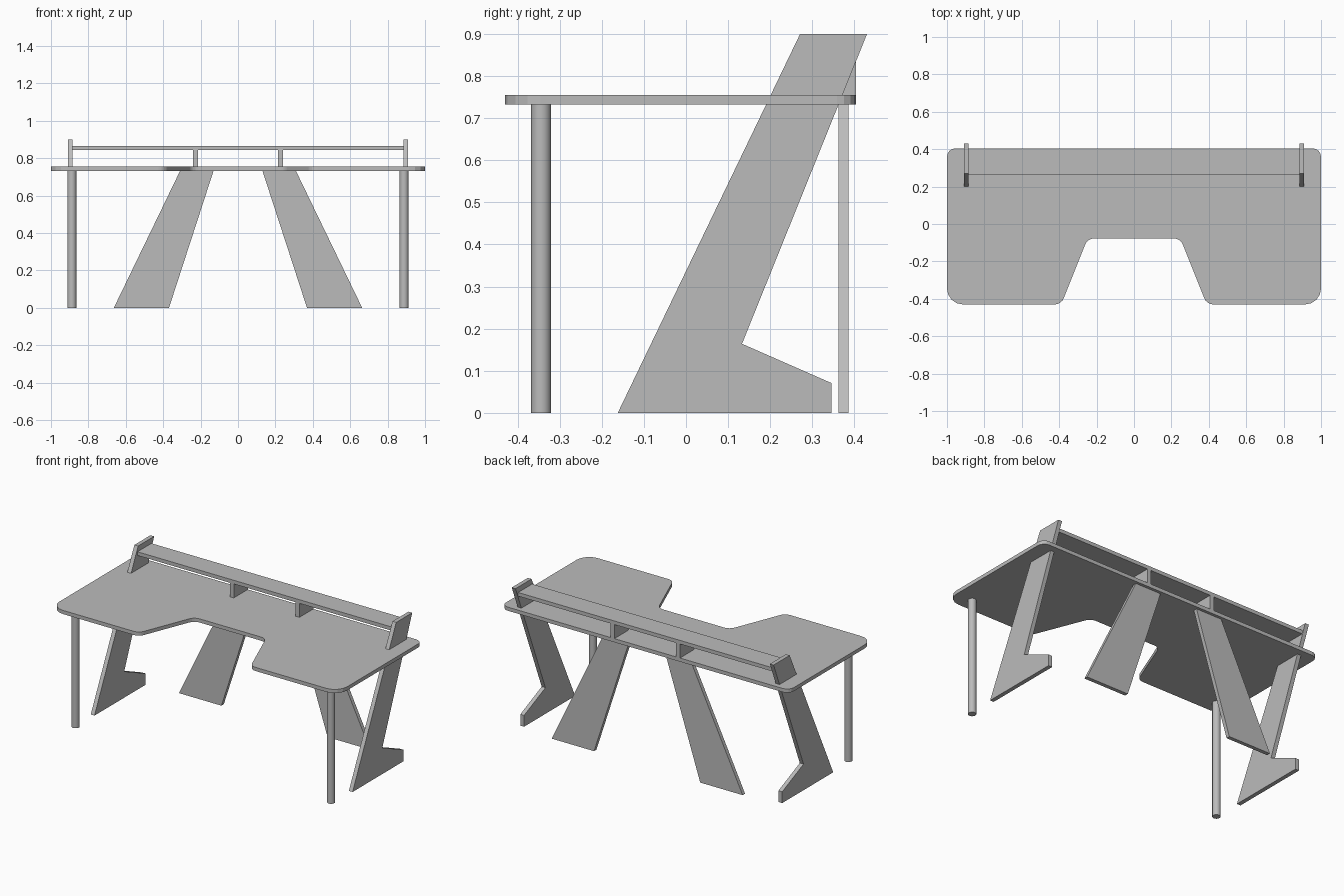
import bpy, bmesh, math
from mathutils import Vector

cube = bpy.data.objects.get("Cube")
if cube:
    bpy.data.objects.remove(cube, do_unlink=True)

grey = bpy.data.materials.new("desk grey")
grey.use_nodes = True
grey.diffuse_color = (0.5, 0.5, 0.5, 1)
grey.node_tree.nodes["Principled BSDF"].inputs["Base Color"].default_value = (0.5, 0.5, 0.5, 1)

UNDER, TOP = 0.732, 0.755            # tabletop faces
SHELF_UNDER, SHELF_TOP = 0.843, 0.866
SHELF_FRONT, BACK = 0.265, 0.404
PANEL_IN, PANEL_OUT = 0.884, 0.91


def finish(name, bm, mirror=False):
    """Turn a bmesh into a named object, optionally mirrored across x = 0."""
    bmesh.ops.recalc_face_normals(bm, faces=bm.faces)
    mesh = bpy.data.meshes.new(name)
    bm.to_mesh(mesh)
    bm.free()
    mesh.materials.append(grey)
    obj = bpy.data.objects.new(name, mesh)
    bpy.context.collection.objects.link(obj)
    if mirror:
        obj.modifiers.new("Mirror", 'MIRROR')
    return obj


def slab(name, outline, axis, low, high, mirror=False):
    """Extrude a 2D outline along one axis (0 = x, 1 = y, 2 = z)."""
    bm = bmesh.new()
    verts = []
    for point in outline:
        co = list(point)
        co.insert(axis, low)
        verts.append(bm.verts.new(co))
    face = bm.faces.new(verts)
    new = bmesh.ops.extrude_face_region(bm, geom=[face])["geom"]
    shift = Vector((0, 0, 0))
    shift[axis] = high - low
    bmesh.ops.translate(bm, vec=shift, verts=[v for v in new if isinstance(v, bmesh.types.BMVert)])
    return finish(name, bm, mirror)


def box(name, x, y, z, mirror=False):
    corners = [(x[0], y[0]), (x[1], y[0]), (x[1], y[1]), (x[0], y[1])]
    return slab(name, corners, 2, z[0], z[1], mirror)


def rounded(corners, steps=4):
    """Replace each (x, y, cut) corner by a circular arc starting cut away from it."""
    points = []
    for i, (x, y, cut) in enumerate(corners):
        p = Vector((x, y))
        before = (Vector(corners[i - 1][:2]) - p).normalized()
        after = (Vector(corners[(i + 1) % len(corners)][:2]) - p).normalized()
        a, b = p + before * cut, p + after * cut
        weight = math.sin(before.angle(after) / 2)
        for s in range(steps + 1):
            t = s / steps
            ka, kp, kb = (1 - t) ** 2, 2 * t * (1 - t) * weight, t * t
            points.append((a * ka + p * kp + b * kb) / (ka + kp + kb))
    return points


# Tabletop with the knee cutout in its front edge
half = [(0.248, -0.077, 0.035), (0.389, -0.425, 0.035), (1, -0.425, 0.085), (1, BACK, 0.045)]
half = [(x, -0.43 if y == -0.425 else y, cut) for x, y, cut in half]
other = [(-x, y, cut) for x, y, cut in reversed(half)]
slab("tabletop", rounded(half + other), 2, UNDER, TOP)

# Slanted side panels with a foot, passing up through the tabletop
side = [(-0.162, 0), (0.345, 0), (0.345, 0.071), (0.133, 0.164), (0.43, 0.9), (0.271, 0.9)]
slab("side_panels", side, 0, PANEL_IN, PANEL_OUT, mirror=True)

# Splayed rear legs
splay = [(0.369, 0), (0.664, 0), (0.31, UNDER), (0.131, UNDER)]
slab("rear_legs", splay, 1, 0.362, 0.386, mirror=True)

# Raised shelf and its supports
box("shelf", (-PANEL_IN, PANEL_IN), (SHELF_FRONT, BACK), (SHELF_UNDER, SHELF_TOP))
box("shelf_supports", (0.215, 0.241), (SHELF_FRONT, BACK), (TOP, SHELF_UNDER), mirror=True)

# Round front legs
for label, sign in (("left", 1), ("right", -1)):
    bpy.ops.mesh.primitive_cylinder_add(vertices=32, radius=0.0235, depth=UNDER,
                                        location=(sign * 0.888, -0.344, UNDER / 2))
    leg = bpy.context.object
    leg.name = label + "_front_leg"
    leg.data.materials.append(grey)
    bpy.ops.object.shade_smooth_by_angle()
